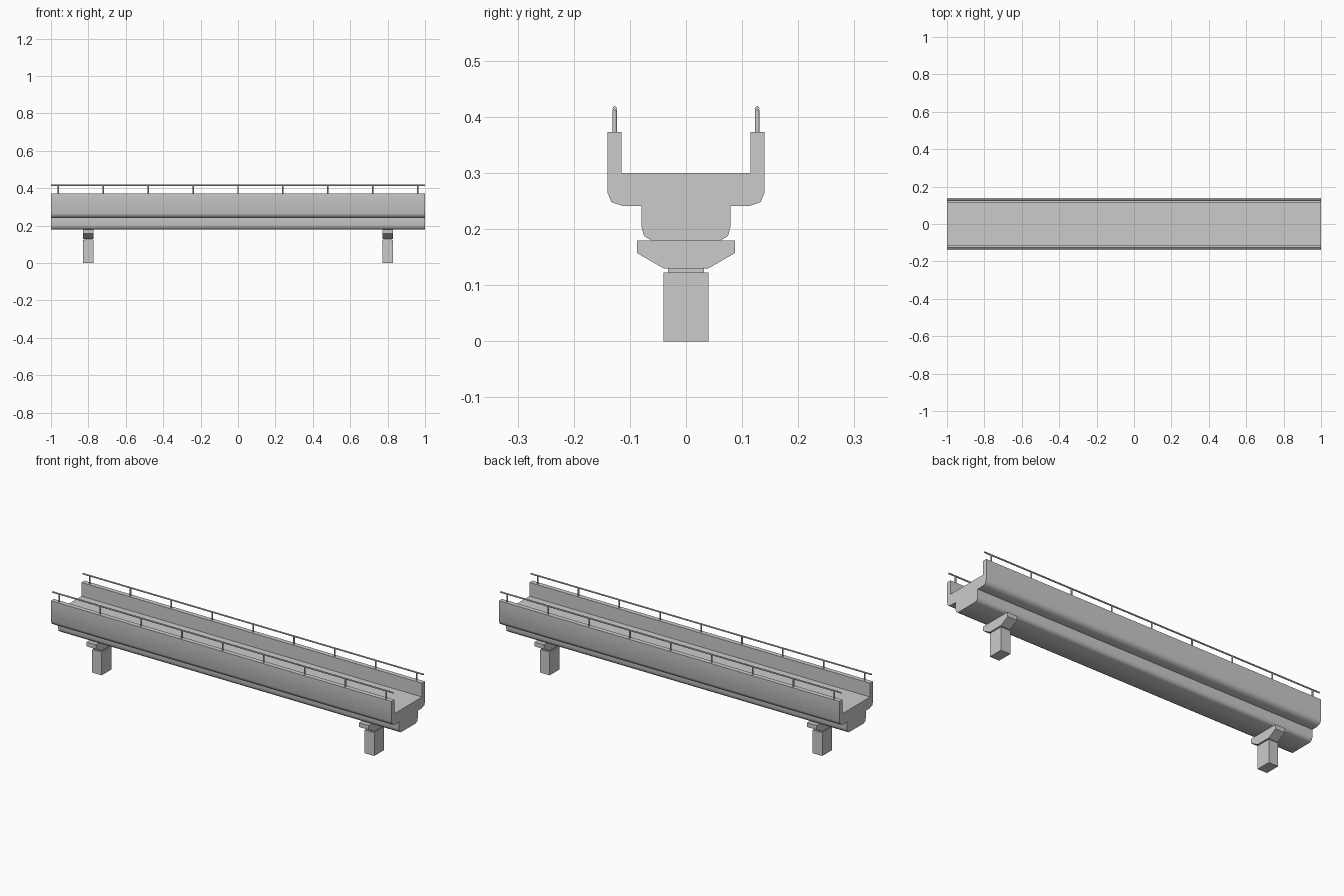
import bpy, bmesh, math

if "Cube" in bpy.data.objects:
    bpy.data.objects.remove(bpy.data.objects["Cube"])


def extrude_profile(name, half, x0, x1, smooth=False):
    """Mirror a half (y, z) outline across y = 0 and extrude it along x."""
    outline = half + [(-y, z) for y, z in reversed(half)]
    bm = bmesh.new()
    face = bm.faces.new([bm.verts.new((x0, y, z)) for y, z in outline])
    res = bmesh.ops.extrude_face_region(bm, geom=[face])
    new = [v for v in res["geom"] if isinstance(v, bmesh.types.BMVert)]
    bmesh.ops.translate(bm, verts=new, vec=(x1 - x0, 0, 0))
    bmesh.ops.recalc_face_normals(bm, faces=bm.faces)
    return finish(name, bm, smooth)


def finish(name, bm, smooth=False):
    me = bpy.data.meshes.new(name)
    bm.to_mesh(me)
    bm.free()
    ob = bpy.data.objects.new(name, me)
    bpy.context.collection.objects.link(ob)
    if smooth:
        bpy.ops.object.select_all(action='DESELECT')
        ob.select_set(True)
        bpy.context.view_layer.objects.active = ob
        bpy.ops.object.shade_smooth_by_angle(angle=math.radians(55))
    return ob


def box(name, x, hx, hy, z0, z1):
    return extrude_profile(name, [(hy, z0), (hy, z1)], x - hx, x + hx)


def tube(name, p, r, length, axis, sides=8):
    bpy.ops.mesh.primitive_cylinder_add(
        vertices=sides, radius=r, depth=length, location=p,
        rotation=(0, math.pi / 2, 0) if axis == 'X' else (0, 0, 0))
    ob = bpy.context.object
    ob.name = name
    bpy.ops.object.shade_smooth_by_angle(angle=math.radians(50))


# Trough-shaped deck: girder, cantilever edges and parapets in one section
deck = [(0.0625, 0.18), (0.075, 0.188), (0.079, 0.203), (0.079, 0.241),
        (0.113, 0.241), (0.133, 0.248), (0.14, 0.265), (0.14, 0.373),
        (0.115, 0.373), (0.115, 0.30)]
extrude_profile("bridge_deck", deck, -1, 1, smooth=True)

# Piers: column, bearing neck and flared cap
for side, x in (("left", -0.8), ("right", 0.8)):
    box(f"pier_column_{side}", x, 0.028, 0.04, 0, 0.123)
    box(f"pier_neck_{side}", x, 0.022, 0.032, 0.123, 0.13)
    cap = [(0.04, 0.13), (0.087, 0.157), (0.087, 0.18)]
    extrude_profile(f"pier_cap_{side}", cap, x - 0.028, x + 0.028)

# Handrails with evenly spaced posts on both parapets
for side, y in (("front", -0.127), ("back", 0.127)):
    tube(f"handrail_{side}", (0, y, 0.415), 0.004, 2, 'X')
    for i in range(9):
        tube(f"rail_post_{side}_{i + 1}", (-0.96 + 0.24 * i, y, 0.392),
             0.004, 0.04, 'Z')
